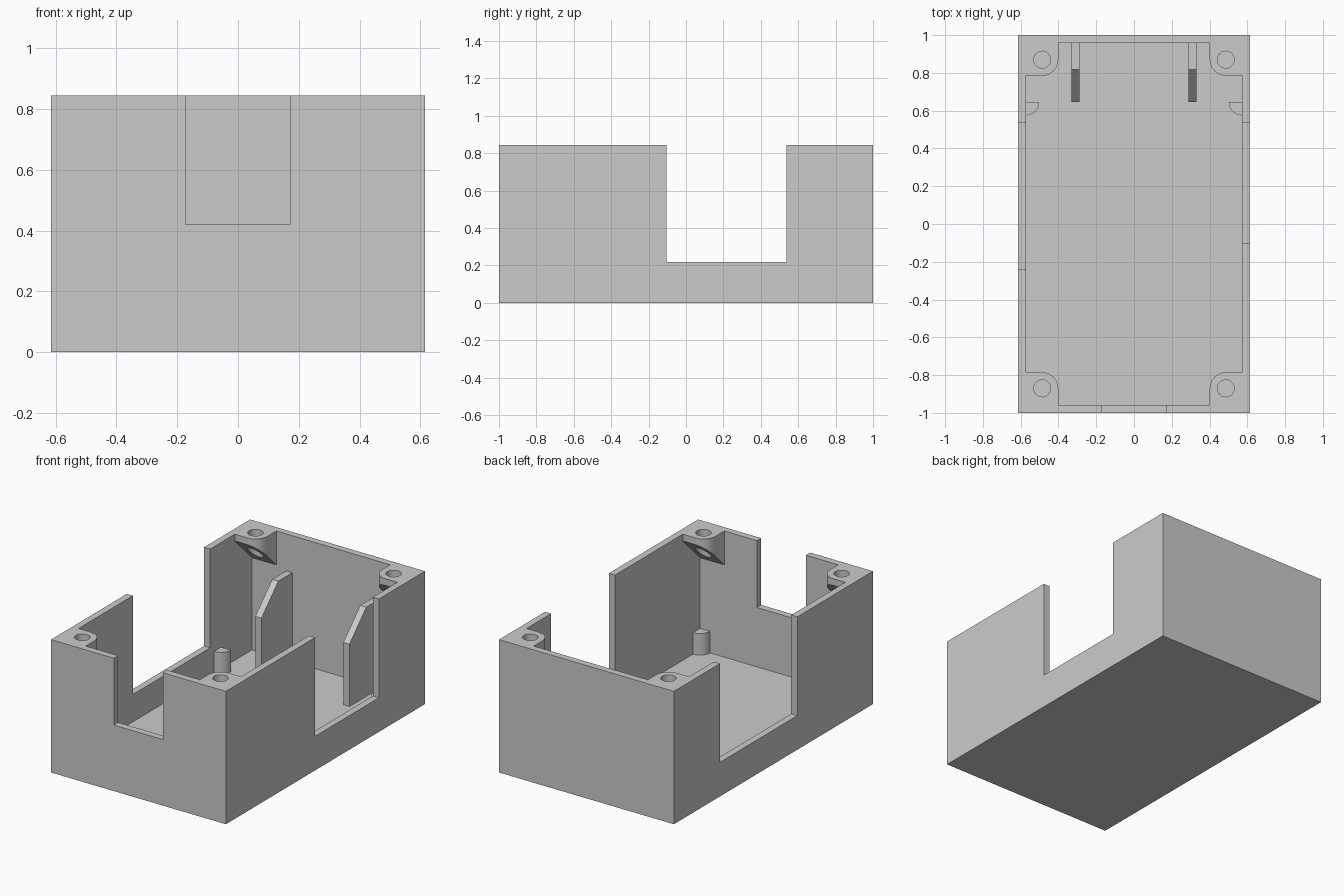
import bpy, bmesh
from math import cos, sin, pi

cube = bpy.data.objects.get("Cube")
if cube:
    bpy.data.objects.remove(cube, do_unlink=True)

grey = bpy.data.materials.new("plain_grey")
grey.use_nodes = True
grey.diffuse_color = (0.6, 0.6, 0.6, 1)
grey.node_tree.nodes["Principled BSDF"].inputs["Base Color"].default_value = (0.6, 0.6, 0.6, 1)

# Overall sizes
HX, HY, TOP, WALL = 0.615, 1.0, 0.845, 0.043
IX, IY = HX - WALL, HY - WALL


def prism(name, outline, low, high):
    """Solid between two placements of the same outline."""
    bm = bmesh.new()
    a = [bm.verts.new(low(u, v)) for u, v in outline]
    b = [bm.verts.new(high(u, v)) for u, v in outline]
    bm.faces.new(a)
    bm.faces.new(b)
    n = len(outline)
    for i in range(n):
        j = (i + 1) % n
        bm.faces.new((a[i], a[j], b[j], b[i]))
    bmesh.ops.recalc_face_normals(bm, faces=bm.faces)
    mesh = bpy.data.meshes.new(name)
    bm.to_mesh(mesh)
    bm.free()
    mesh.materials.append(grey)
    obj = bpy.data.objects.new(name, mesh)
    bpy.context.collection.objects.link(obj)
    return obj


def upright(name, outline, z0, z1):
    return prism(name, outline, lambda x, y: (x, y, z0), lambda x, y: (x, y, z1))


def box(name, x0, x1, y0, y1, z0, z1):
    return upright(name, [(x0, y0), (x1, y0), (x1, y1), (x0, y1)], z0, z1)


def arc(cx, cy, r, start, end, steps):
    angles = [start + (end - start) * i / steps for i in range(steps + 1)]
    return [(cx + r * cos(t), cy + r * sin(t)) for t in angles]


def activate(obj):
    bpy.ops.object.select_all(action='DESELECT')
    obj.select_set(True)
    bpy.context.view_layer.objects.active = obj


def cut(obj, cutter):
    cutter.hide_render = True
    mod = obj.modifiers.new("cut", 'BOOLEAN')
    mod.operation = 'DIFFERENCE'
    mod.solver = 'EXACT'
    mod.object = cutter
    activate(obj)
    bpy.ops.object.modifier_apply(modifier=mod.name)
    bpy.data.objects.remove(cutter, do_unlink=True)


def smooth(obj):
    activate(obj)
    bpy.ops.object.shade_smooth_by_angle()


# Open-topped case with a notch in the front and in each side wall
case = box("case", -HX, HX, -HY, HY, 0, TOP)
cut(case, box("cavity", -IX, IX, -IY, IY, WALL, 1))
cut(case, box("front_notch", -0.173, 0.172, -1.1, -0.9, 0.42, 1))
cut(case, box("left_notch", 0.5, 0.7, -0.103, 0.537, 0.217, 1))
cut(case, box("right_notch", -0.7, -0.5, -0.24, 0.537, 0.217, 1))

# Screw bosses in the top corners, with undersides sloping down to the end walls
R, CX, CY = 0.085, 0.486, 0.87
boss = [(IX, IY), (IX, CY - R)] + arc(CX, CY, R, 1.5 * pi, pi, 12) + [(CX - R, IY)]
for sx, side in ((1, "left"), (-1, "right")):
    for sy, end in ((1, "back"), (-1, "front")):
        post = prism(f"{end}_{side}_screw_boss",
                     [(x * sx, y * sy) for x, y in boss],
                     lambda x, y: (x, y, TOP - WALL - (abs(y) - CY + R)),
                     lambda x, y: (x, y, TOP))
        hole = arc(CX * sx, CY * sy, 0.045, 0, 2 * pi, 32)[:-1]
        cut(post, upright("screw_hole", hole, 0.4, 1))
        smooth(post)

    # Quarter-round support pegs on the floor
    for end, y, sy in (("back", 0.645, 1), ("front", -IY, -1)):
        quarter = [(IX, y)] + arc(IX, y, 0.07, pi, pi + sy * pi / 2, 10)
        peg = upright(f"{end}_{side}_support_peg",
                      [(u * sx, v) for u, v in quarter], WALL, 0.18)
        smooth(peg)

    # Chamfered ribs standing against the back wall
    rib = [(0.647, WALL), (IY, WALL), (IY, 0.61), (0.817, 0.61), (0.647, 0.44)]
    prism(f"{side}_rib", rib,
          lambda y, z: (sx * 0.288, y, z), lambda y, z: (sx * 0.331, y, z))

bpy.ops.object.select_all(action='DESELECT')
